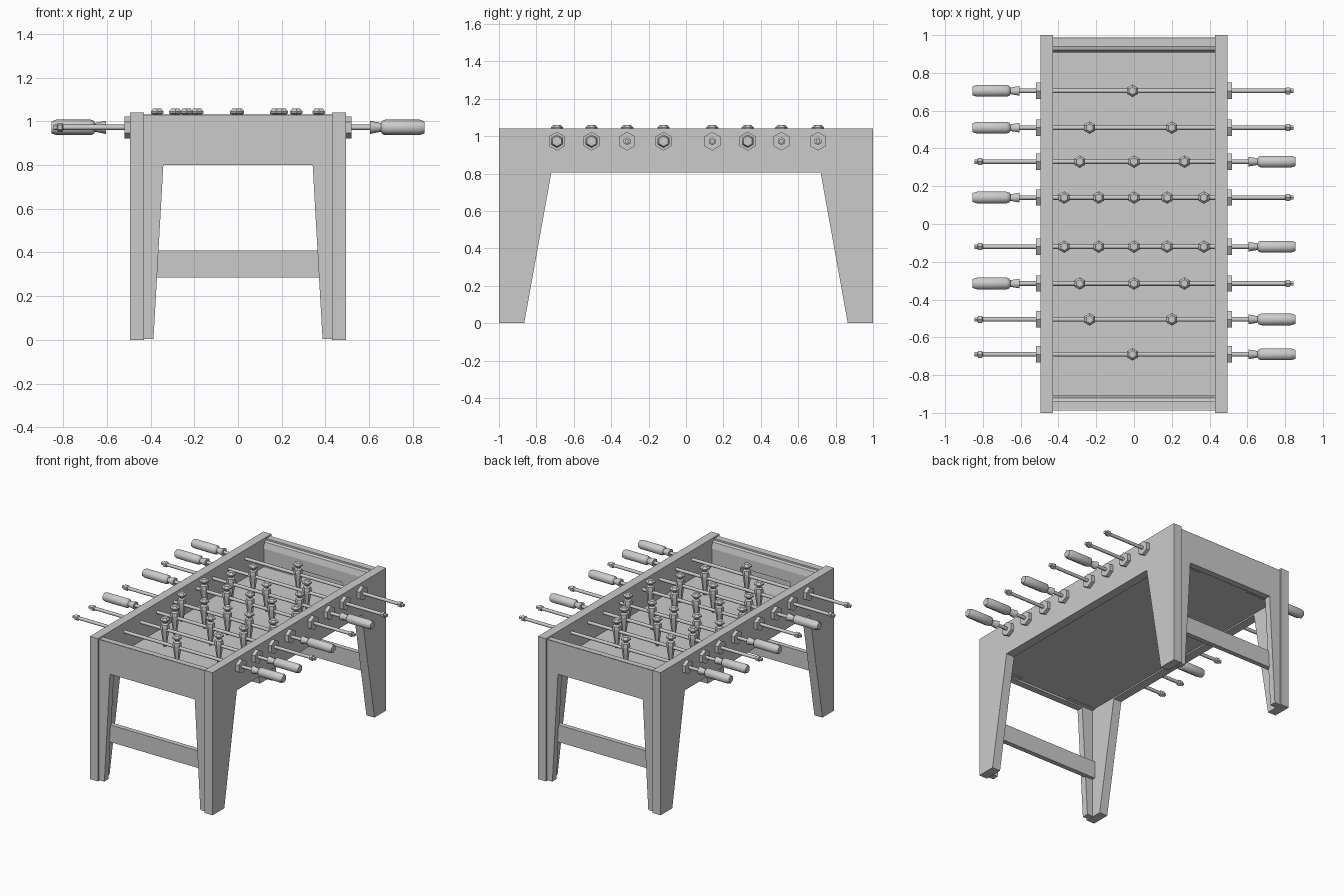
import bpy, bmesh, math
from mathutils import Matrix

if "Cube" in bpy.data.objects:
    bpy.data.objects.remove(bpy.data.objects["Cube"])

grey = bpy.data.materials.new("plain_grey")
grey.use_nodes = True
GREY = (0.6, 0.6, 0.6, 1)
grey.diffuse_color = GREY
grey.node_tree.nodes["Principled BSDF"].inputs["Base Color"].default_value = GREY


def finish(name, bm, smooth=False):
    bmesh.ops.recalc_face_normals(bm, faces=bm.faces)
    mesh = bpy.data.meshes.new(name)
    bm.to_mesh(mesh)
    bm.free()
    mesh.materials.append(grey)
    obj = bpy.data.objects.new(name, mesh)
    bpy.context.collection.objects.link(obj)
    if smooth:
        bpy.ops.object.select_all(action="DESELECT")
        obj.select_set(True)
        bpy.context.view_layer.objects.active = obj
        bpy.ops.object.shade_smooth_by_angle(angle=math.radians(61))
    return obj


def prism(name, outline, axis, a, b):
    """Extrude an outline along an axis from a to b."""
    bm = bmesh.new()
    verts = []
    for u, v in outline:
        verts.append(bm.verts.new((a, u, v) if axis == "x" else (u, a, v)))
    face = bm.faces.new(verts)
    out = bmesh.ops.extrude_face_region(bm, geom=[face])
    moved = [g for g in out["geom"] if isinstance(g, bmesh.types.BMVert)]
    shift = (b - a, 0, 0) if axis == "x" else (0, b - a, 0)
    bmesh.ops.translate(bm, verts=moved, vec=shift)
    return finish(name, bm)


def box(name, x0, x1, y0, y1, z0, z1):
    return prism(name, [(x0, z0), (x1, z0), (x1, z1), (x0, z1)], "y", y0, y1)


def turned(name, profile, matrix, sides=6, smooth=False):
    """Closed solid from (radius, height) rings, first corner along local +x."""
    bm = bmesh.new()
    rings = []
    for r, h in profile:
        rings.append([bm.verts.new((r * math.cos(math.tau * i / sides),
                                    r * math.sin(math.tau * i / sides), h))
                      for i in range(sides)])
    for low, high in zip(rings, rings[1:]):
        for i in range(sides):
            j = (i + 1) % sides
            bm.faces.new((low[i], low[j], high[j], high[i]))
    bm.faces.new(rings[0])
    bm.faces.new(rings[-1])
    bm.transform(matrix)
    return finish(name, bm, smooth)


def mirrored(points):
    return points + [(-u, v) for u, v in reversed(points)]


# Long sides with their tapered legs
side = mirrored([(-1, 1.04), (-1, 0), (-0.865, 0), (-0.72, 0.805)])
for name, s in (("left", 1), ("right", -1)):
    prism(name + "_side_and_legs", side, "x", s * 0.43, s * 0.495)

# Ends: outer panel with legs, sloped top rail, goal lining, crossbar
end = mirrored([(-0.43, 1.03), (-0.43, 0.005), (-0.387, 0.005), (-0.342, 0.8)])
rail = [(0.96, 0.97), (0.96, 1.03), (0.985, 1.03), (0.925, 1.005), (0.908, 0.97)]
lining = mirrored([(-0.43, 0.97), (-0.43, 0.81), (-0.2, 0.81), (-0.2, 0.89)])
for name, s in (("front", -1), ("back", 1)):
    prism(name + "_end_and_legs", end, "y", s * 0.94, s * 0.987)
    prism(name + "_top_rail", [(s * y, z) for y, z in
          ((0.94, 1.03), (0.985, 1.032), (0.92, 1.012), (0.908, 0.97), (0.94, 0.97))][1:],
          "x", -0.43, 0.43)
    prism(name + "_goal_lining", lining, "y", s * 0.912, s * 0.94)
    box(name + "_crossbar", -0.43, 0.43, s * 0.915, s * 0.95, 0.285, 0.41)

# Playing field
box("playing_field", -0.43, 0.43, -0.94, 0.94, 0.815, 0.835)

# Rods, grips, bushings and figures
ROD_Z = 0.973
teams = {1: [-0.008], 2: [-0.235, 0.2], 3: [-0.287, 0, 0.267],
         5: [-0.37, -0.187, 0, 0.175, 0.37]}
rods = [(-0.69, 1, 1), (-0.505, 1, 2), (-0.315, -1, 3), (-0.12, 1, 5),
        (0.14, -1, 5), (0.33, 1, 3), (0.51, -1, 2), (0.705, -1, 1)]
grip = [(0.03, 0.605), (0.02, 0.655), (0.03, 0.66), (0.036, 0.675),
        (0.036, 0.83), (0.027, 0.855)]
stop = [(0.012, 0.8), (0.021, 0.805), (0.021, 0.825), (0.013, 0.828), (0.013, 0.845)]
figure = [(0.012, 0.85), (0.014, 0.87), (0.03, 0.99), (0.027, 1.012), (0.014, 1.02),
          (0.017, 1.027), (0.033, 1.038), (0.033, 1.046), (0.02, 1.06)]

for n, (y, s, count) in enumerate(rods, 1):
    def along(direction):
        # Local z becomes the rod direction, local x points up
        turn = Matrix.Rotation(direction * math.pi / 2, 4, "Y")
        return Matrix.Translation((0, y, ROD_Z)) @ turn

    turned(f"rod_{n}", [(0.012, -0.81), (0.012, 0.62)], along(s), 8, True)
    turned(f"grip_{n}", grip, along(s), 6, True)
    turned(f"rod_stop_{n}", stop, along(-s))
    for d, label in ((1, "left"), (-1, "right")):
        turned(f"{label}_bushing_{n}", [(0.05, 0.49), (0.05, 0.52)], along(d))
    for k, x in enumerate(teams[count], 1):
        place = Matrix.Translation((x, y, 0)) @ Matrix.Rotation(math.pi / 2, 4, "Z")
        turned(f"figure_{n}_{k}", figure, place)
